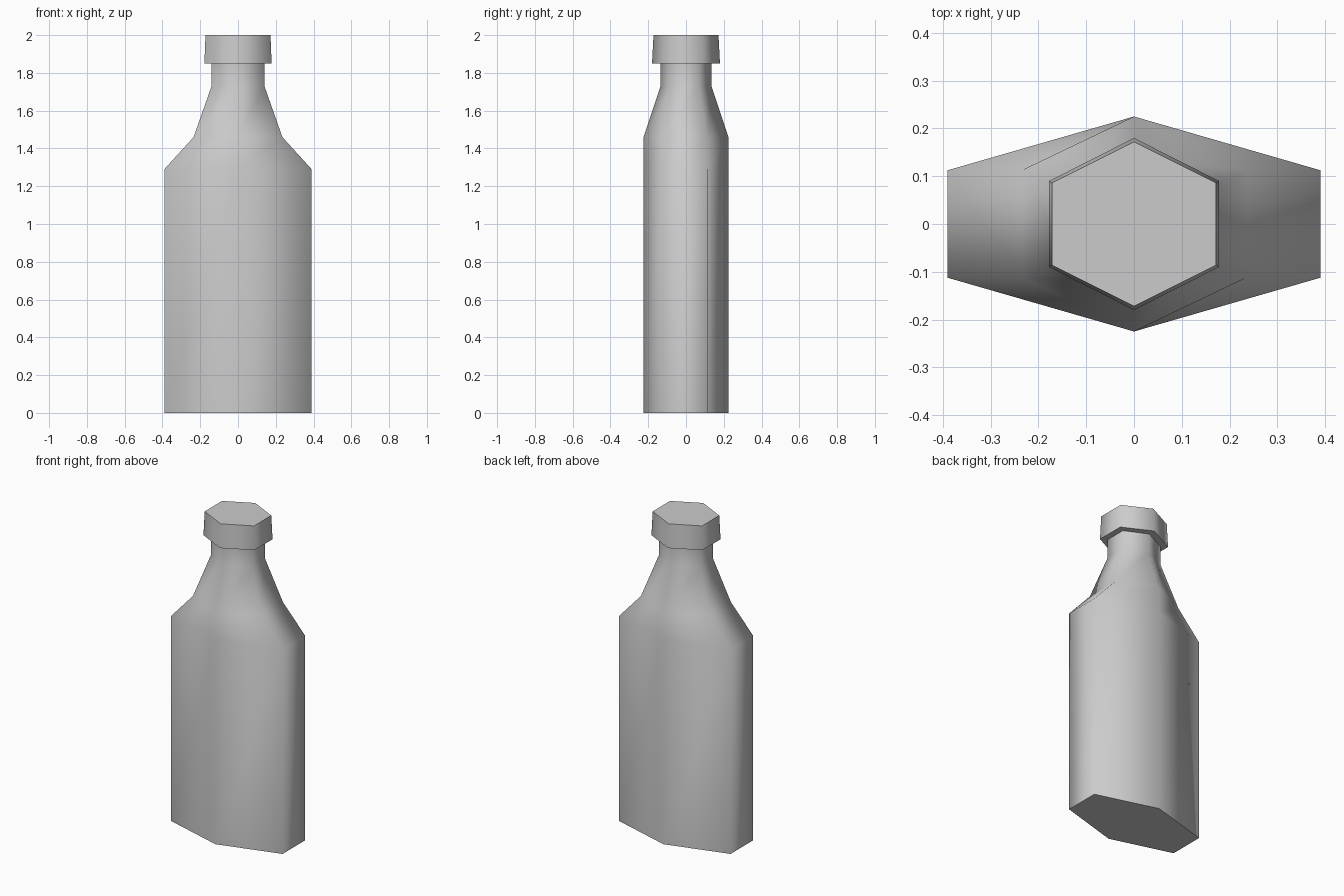
import bpy, bmesh, math

if "Cube" in bpy.data.objects:
    bpy.data.objects.remove(bpy.data.objects["Cube"], do_unlink=True)

grey = bpy.data.materials.new("plain grey")
grey.use_nodes = True
colour = (0.6, 0.6, 0.6, 1)
grey.diffuse_color = colour
grey.node_tree.nodes["Principled BSDF"].inputs["Base Color"].default_value = colour


def hex_loft(name, rings):
    """Loft hexagons; each ring is (half width, half depth, height)."""
    bm = bmesh.new()
    loops = []
    for w, d, z in rings:
        outline = [(0, -d), (w, -d / 2), (w, d / 2), (0, d), (-w, d / 2), (-w, -d / 2)]
        loops.append([bm.verts.new((x, y, z)) for x, y in outline])
    for low, high in zip(loops, loops[1:]):
        for i in range(6):
            j = (i + 1) % 6
            bm.faces.new((low[i], low[j], high[j], high[i]))
    bm.faces.new(loops[0][::-1])
    bm.faces.new(loops[-1])
    mesh = bpy.data.meshes.new(name)
    bm.to_mesh(mesh)
    bm.free()
    mesh.materials.append(grey)
    obj = bpy.data.objects.new(name, mesh)
    bpy.context.collection.objects.link(obj)
    # Soft sides, crisp ends
    bpy.ops.object.select_all(action="DESELECT")
    obj.select_set(True)
    bpy.context.view_layer.objects.active = obj
    bpy.ops.object.shade_smooth_by_angle(angle=math.radians(80))
    return obj


# Flat body, sloped shoulders and narrow neck
hex_loft("bottle_body", [
    (0.39, 0.225, 0), (0.39, 0.225, 1.29), (0.235, 0.225, 1.46),
    (0.14, 0.135, 1.73), (0.14, 0.135, 1.86)])

# Slightly tapered cap
hex_loft("bottle_cap", [(0.178, 0.18, 1.85), (0.172, 0.172, 2.0)])
